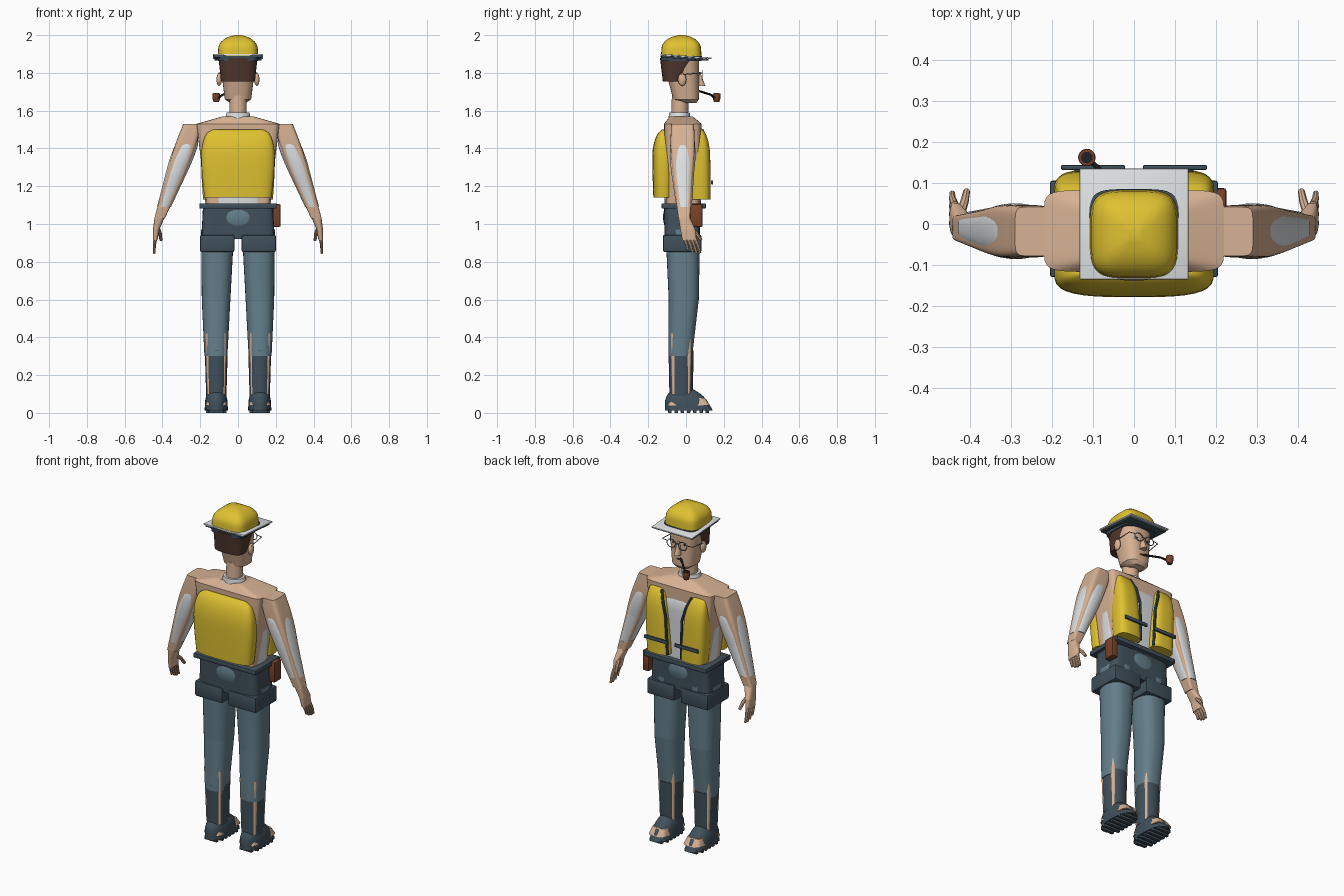
import bpy
import bmesh
from math import cos, sin, sqrt, pi, copysign
from mathutils import Matrix, Vector

cube = bpy.data.objects.get("Cube")
if cube:
    bpy.data.objects.remove(cube)


def material(name, *rgb):
    mat = bpy.data.materials.new(name)
    mat.use_nodes = True
    colour = [(channel / 255) ** 2.2 for channel in rgb] + [1]
    mat.diffuse_color = colour
    mat.node_tree.nodes["Principled BSDF"].inputs["Base Color"].default_value = colour
    return mat


YELLOW = material("vest yellow", 222, 192, 52)
SKIN = material("skin", 214, 176, 146)
SLATE = material("trouser slate", 100, 126, 138)
DARK = material("dark slate", 66, 81, 91)
WHITE = material("shirt white", 220, 223, 225)
HAIR = material("hair brown", 80, 57, 48)
BROWN = material("leather brown", 120, 68, 45)
BLACK = material("near black", 38, 38, 42)
GREY = material("frame grey", 130, 138, 144)


def finish(name, bm, mat):
    bmesh.ops.recalc_face_normals(bm, faces=bm.faces[:])
    mesh = bpy.data.meshes.new(name)
    bm.to_mesh(mesh)
    bm.free()
    mesh.materials.append(mat)
    mesh.shade_smooth()
    mesh.set_sharp_from_angle(angle=0.7)
    obj = bpy.data.objects.new(name, mesh)
    bpy.context.collection.objects.link(obj)


def form(name, mat, low, high, low_size, high_size, power=2, side=1,
         belly=0, crown=0, hold=1, count=32, steps=10):
    """Upright body between two centres; size is half width and half depth.
    Power squares the section, belly swells the middle, crown rounds off the top,
    and a low hold keeps the width while the depth rounds off."""
    def square(value):
        return copysign(abs(value) ** (2 / power), value)

    bm = bmesh.new()
    loops = []
    for step in range(steps + 1):
        t = sin(step / steps * pi / 2)
        centre = Vector(low).lerp(Vector(high), t)
        size = Vector(low_size).lerp(Vector(high_size), t) * (1 + belly * sin(pi * t))
        if t > 1 - crown:
            fade = max(0.15, sqrt(1 - ((t - 1 + crown) / crown) ** 2))
            size.x *= fade ** hold
            size.y *= fade
        loop = []
        for i in range(count):
            angle = 2 * pi * (i + 0.5) / count
            loop.append(bm.verts.new((side * (centre.x + size.x * square(cos(angle))),
                                      centre.y + size.y * square(sin(angle)), centre.z)))
        loops.append(loop)
    for lower, upper in zip(loops, loops[1:]):
        for i in range(count):
            bm.faces.new((lower[i - 1], lower[i], upper[i], upper[i - 1]))
    bm.faces.new(loops[0])
    bm.faces.new(loops[-1])
    finish(name, bm, mat)


def box(name, mat, centre, size, bevel=0.003, tilt=0):
    bm = bmesh.new()
    place = Matrix.Translation(centre) @ Matrix.Rotation(tilt, 4, "X") @ Matrix.Diagonal((*size, 1))
    bmesh.ops.create_cube(bm, size=1, matrix=place)
    bmesh.ops.bevel(bm, geom=bm.edges[:], offset=bevel, segments=2, affect="EDGES", profile=0.5)
    finish(name, bm, mat)


def ball(name, mat, centre, size):
    bm = bmesh.new()
    place = Matrix.Translation(centre) @ Matrix.Diagonal((*size, 1))
    bmesh.ops.create_uvsphere(bm, u_segments=16, v_segments=10, radius=1, matrix=place)
    finish(name, bm, mat)


def tube(name, mat, points, radius, tip=1, closed=False):
    data = bpy.data.curves.new(name, "CURVE")
    data.dimensions = "3D"
    data.bevel_depth = radius
    data.bevel_resolution = 2
    data.use_fill_caps = True
    line = data.splines.new("POLY")
    line.points.add(len(points) - 1)
    for i, (point, position) in enumerate(zip(line.points, points)):
        point.co = (*position, 1)
        point.radius = 1 + (tip - 1) * i / (len(points) - 1)
    line.use_cyclic_u = closed
    helper = bpy.data.objects.new(name, data)
    mesh = bpy.data.meshes.new_from_object(helper)
    bm = bmesh.new()
    bm.from_mesh(mesh)
    bpy.data.objects.remove(helper)
    bpy.data.meshes.remove(mesh)
    finish(name, bm, mat)


# Hard hat
form("hat_dome", YELLOW, (0, -.025, 1.885), (0, -.025, 2), (.108, .108), (.1, .1), 4, crown=.6)
box("hat_brim", WHITE, (0, 0, 1.887), (.265, .27, .008), .002, -.07)
box("hat_brim_underside", DARK, (0, -.005, 1.878), (.25, .25, .01), .002, -.07)
form("hat_band", DARK, (0, -.025, 1.862), (0, -.025, 1.89), (.106, .106), (.11, .11), 5)

# Head
form("chin", SKIN, (0, .025, 1.64), (0, 0, 1.66), (.04, .03), (.07, .068), 2.7)
form("head", SKIN, (0, 0, 1.66), (0, -.028, 1.88), (.07, .068), (.098, .098), 2.7)
form("hair", HAIR, (0, -.07, 1.755), (0, -.036, 1.88), (.09, .053), (.104, .102), 2.8)
form("neck", SKIN, (0, -.035, 1.53), (0, -.03, 1.68), (.046, .045), (.046, .045))
form("collar", WHITE, (0, -.035, 1.555), (0, -.035, 1.59), (.07, .058), (.06, .055))
form("nose", SKIN, (0, .076, 1.73), (0, .063, 1.805), (.018, .027), (.008, .012))
tube("mouth", BROWN, [(-.027, .059, 1.698), (0, .073, 1.7), (.027, .059, 1.698)], .004)
tube("glasses_bridge", GREY, [(-.01, .086, 1.797), (.01, .086, 1.797)], .0025)
for side, tag in ((1, "left"), (-1, "right")):
    ball(tag + "_ear", SKIN, (side * .1, -.02, 1.765), (.014, .022, .034))
    ball(tag + "_eye", WHITE, (side * .036, .062, 1.793), (.015, .007, .009))
    ball(tag + "_pupil", BLACK, (side * .036, .068, 1.793), (.005, .003, .006))
    angles = [i * pi / 8 for i in range(16)]
    rim = [(side * .037 + .028 * cos(a), .086, 1.79 + .024 * sin(a)) for a in angles]
    tube(tag + "_glasses_rim", GREY, rim, .0025, closed=True)
    tube(tag + "_glasses_arm", GREY, [(side * .065, .086, 1.8), (side * .1, .08, 1.8),
                                      (side * .107, -.03, 1.79)], .0025)

# Smoking pipe
tube("pipe_stem", BLACK, [(-.01, .065, 1.705), (-.08, .13, 1.685), (-.11, .157, 1.663)], .006)
form("pipe_bowl", BROWN, (-.115, .162, 1.645), (-.115, .162, 1.69), (.014, .014), (.02, .02), belly=.2)
form("pipe_tobacco", BLACK, (-.115, .162, 1.68), (-.115, .162, 1.693), (.014, .014), (.014, .014))

# Torso with the shirt showing on its flat sides
form("torso", SKIN, (0, -.017, 1.08), (0, -.017, 1.53), (.165, .088), (.22, .1), 8)
form("shoulders", SKIN, (0, -.017, 1.53), (0, -.025, 1.57), (.22, .1), (.08, .06), 8)
form("shirt", WHITE, (0, -.017, 1.08), (0, -.017, 1.53), (.171, .096), (.215, .11), 2.8, crown=.25, hold=2)

# Life vest
form("vest_back", YELLOW, (0, -.12, 1.14), (0, -.12, 1.5), (.178, .053), (.188, .057), 3.2,
     belly=.06, crown=.4, hold=.2)
for side, tag in ((1, "left"), (-1, "right")):
    form(tag + "_vest_front", YELLOW, (.112, .075, 1.13), (.135, .07, 1.51), (.073, .055), (.06, .05),
         3, side, belly=.08, crown=.35, hold=.3)
    tube(tag + "_vest_zip", DARK, [(side * .045, .11, 1.135), (side * .053, .115, 1.36),
                                   (side * .075, .11, 1.44), (side * .1, .085, 1.5)], .008)
    box(tag + "_vest_strap", DARK, (side * .1, .138, 1.22), (.155, .012, .02))

# Belt, hips and holster
box("belt", DARK, (0, -.012, 1.095), (.41, .235, .028), .006)
form("hips", DARK, (0, -.02, .92), (0, -.02, 1.09), (.194, .094), (.186, .096), 7)
form("hip_trousers", SLATE, (0, -.02, .985), (0, -.02, 1.085), (.12, .093), (.12, .093), 2.5, belly=.1)
box("holster", BROWN, (.205, .055, 1.045), (.04, .065, .12), .006)

knee, knee_size = (.116, -.012, .6), (.076, .08)
elbow, elbow_size = (.33, -.017, 1.26), (.049, .053)
sleeve_size = (.055, .059)
for side, tag in ((1, "left"), (-1, "right")):
    # Trousers
    box(tag + "_hip_flap", DARK, (side * .11, -.02, .897), (.182, .205, .092), .01)
    form(tag + "_thigh", SLATE, knee, (.108, -.017, .97), knee_size, (.088, .092), 2.5, side)
    form(tag + "_calf", SLATE, (.117, -.03, .3), knee, (.061, .063), knee_size, 2.5, side)

    # Boots with skin showing at the corners
    form(tag + "_shin", SKIN, (.115, -.026, .1), (.117, -.026, .42), (.047, .048), (.056, .056), 9, side)
    form(tag + "_boot_shaft", DARK, (.115, -.026, .09), (.115, -.026, .33), (.054, .062), (.061, .067),
         2.3, side)
    form(tag + "_foot", SKIN, (.115, .015, .04), (.115, .01, .08), (.056, .112), (.045, .09), 6, side)
    form(tag + "_boot_foot", DARK, (.115, .015, .012), (.115, -.02, .14), (.062, .128), (.056, .09),
         2.3, side, crown=.65)
    for i in range(7):
        width = .11 if 0 < i < 6 else .08
        box(tag + "_boot_tread", DARK, (side * .115, -.085 + i * .033, .01), (width, .018, .02), .002)

    # Arms with the sleeve showing on their flat sides
    form(tag + "_forearm", SKIN, (.415, -.01, 1.03), elbow, (.028, .031), elbow_size, 6, side)
    form(tag + "_upper_arm", SKIN, elbow, (.24, -.018, 1.53), elbow_size, (.05, .06), 6, side, belly=.13)
    form(tag + "_cuff_sleeve", WHITE, (.392, -.01, 1.09), elbow, (.037, .041), sleeve_size, 2.4, side)
    form(tag + "_upper_sleeve", WHITE, elbow, (.25, -.018, 1.48), sleeve_size, (.055, .06), 2.4, side,
         belly=.14, crown=.3)

    # Hands
    form(tag + "_wrist", SKIN, (.433, .01, .97), (.415, -.01, 1.035), (.017, .04), (.027, .031), 3, side)
    form(tag + "_palm", SKIN, (.438, .018, .915), (.433, .01, .97), (.012, .038), (.017, .04), 3, side)
    for i in range(4):
        length = .06 + .015 * sin(i * pi / 4) + .003 * i
        root = Vector((side * .437, -.01 + i * .019, .925))
        bend = root + Vector((side * .006, length * .2, -length / 2))
        tip = bend + Vector((0, length * .15, -length / 2))
        tube(tag + "_finger", SKIN, [root, bend, tip], .01, .7)
    tube(tag + "_thumb", SKIN, [(side * .425, .02, .98), (side * .413, .055, .95),
                                (side * .408, .08, .915)], .012, .7)
